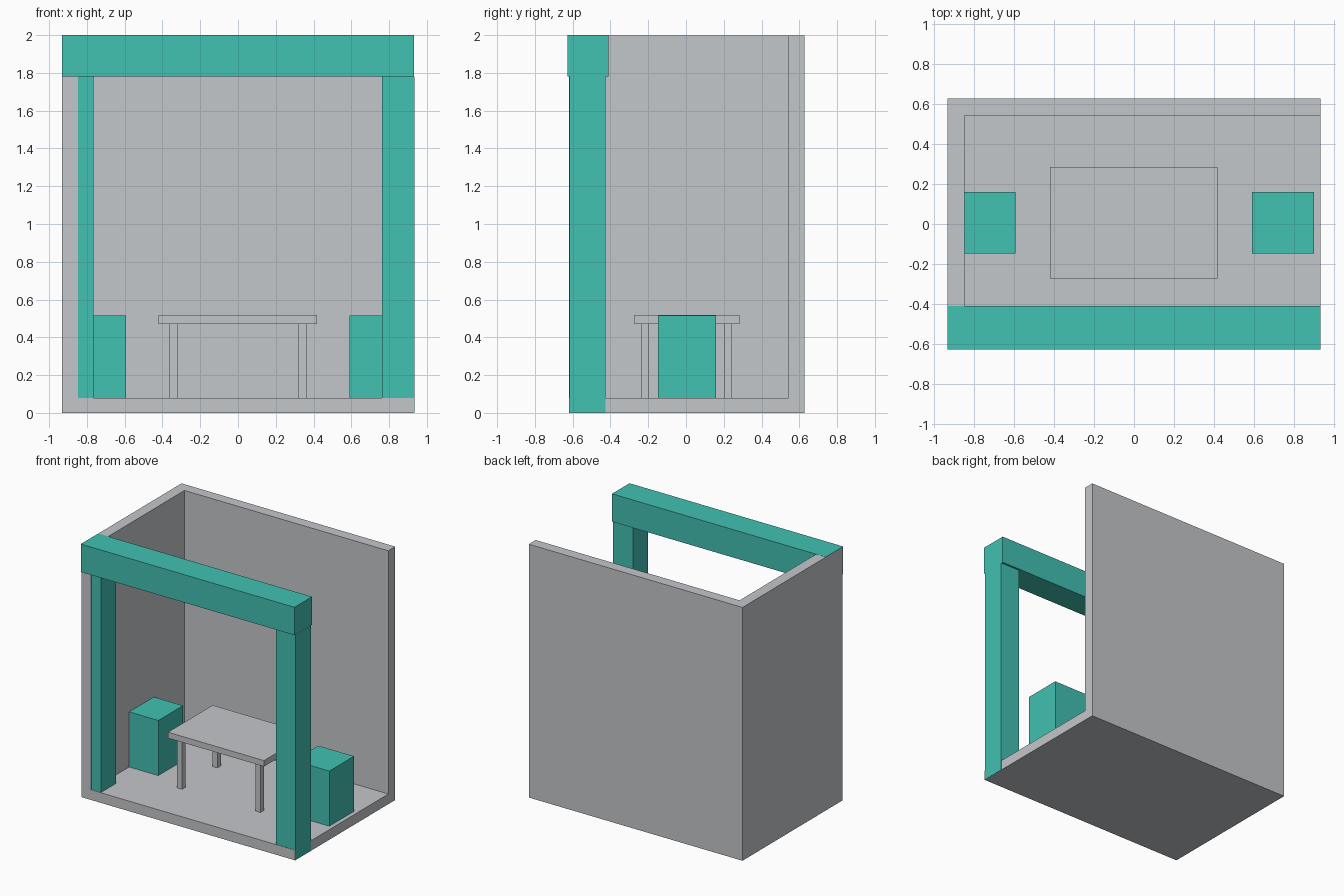
import bpy
from mathutils import Vector

cube = bpy.data.objects.get("Cube")
if cube:
    bpy.data.objects.remove(cube, do_unlink=True)


def material(name, color):
    m = bpy.data.materials.new(name)
    m.use_nodes = True
    m.diffuse_color = color
    m.node_tree.nodes["Principled BSDF"].inputs["Base Color"].default_value = color
    return m


GREY = material("light grey", (0.552, 0.571, 0.591, 1))
TEAL = material("teal", (0.054, 0.533, 0.445, 1))


def box(name, low, high, mat):
    """Axis-aligned box between two opposite corners."""
    low, high = Vector(low), Vector(high)
    bpy.ops.mesh.primitive_cube_add(size=1)
    ob = bpy.context.object
    ob.name = name
    for v in ob.data.vertices:
        v.co = Vector(l + (h - l) * (c + 0.5) for l, h, c in zip(low, high, v.co))
    ob.data.materials.append(mat)
    return ob


W = 0.933       # half width
FRONT, BACK = -0.62, 0.628
FLOOR = 0.08
WALL = 0.086

# Room shell: floor, back wall and one side wall, carved from a block
room = box("room_shell", (-W, FRONT, 0), (W, BACK, 1.999), GREY)
carver = box("room_carver", (-W + WALL, -1, FLOOR), (1.2, BACK - WALL, 2.5), GREY)
carver.hide_render = True
cut = room.modifiers.new("carve", 'BOOLEAN')
cut.operation = 'DIFFERENCE'
cut.solver = 'EXACT'
cut.object = carver
bpy.context.view_layer.objects.active = room
bpy.ops.object.modifier_apply(modifier=cut.name)
bpy.data.objects.remove(carver, do_unlink=True)

# Entrance frame: two posts and a beam
POST_Y, BEAM_Z = (-0.617, -0.426), 1.78
box("left_post", (0.762, POST_Y[0], 0.001), (W + 0.001, POST_Y[1], BEAM_Z), TEAL)
box("right_post", (-W + 0.001, POST_Y[0], 0.001), (-0.765, POST_Y[1], BEAM_Z), TEAL)
box("beam", (-W, -0.628, BEAM_Z), (W, -0.41, 2), TEAL)

# Block seats
for name, x in (("left_seat", 0.59), ("right_seat", -0.903)):
    box(name, (x, -0.147, FLOOR), (x + 0.31, 0.16, 0.515), TEAL)

# Table
TABLE_Z = 0.47
box("table_top", (-0.42, -0.273, TABLE_Z), (0.418, 0.284, 0.517), GREY)
for side, x in (("left", 0.32), ("right", -0.364)):
    for end, y in (("front", -0.239), ("back", 0.202)):
        box(f"table_leg_{end}_{side}", (x, y, FLOOR), (x + 0.043, y + 0.042, TABLE_Z), GREY)
